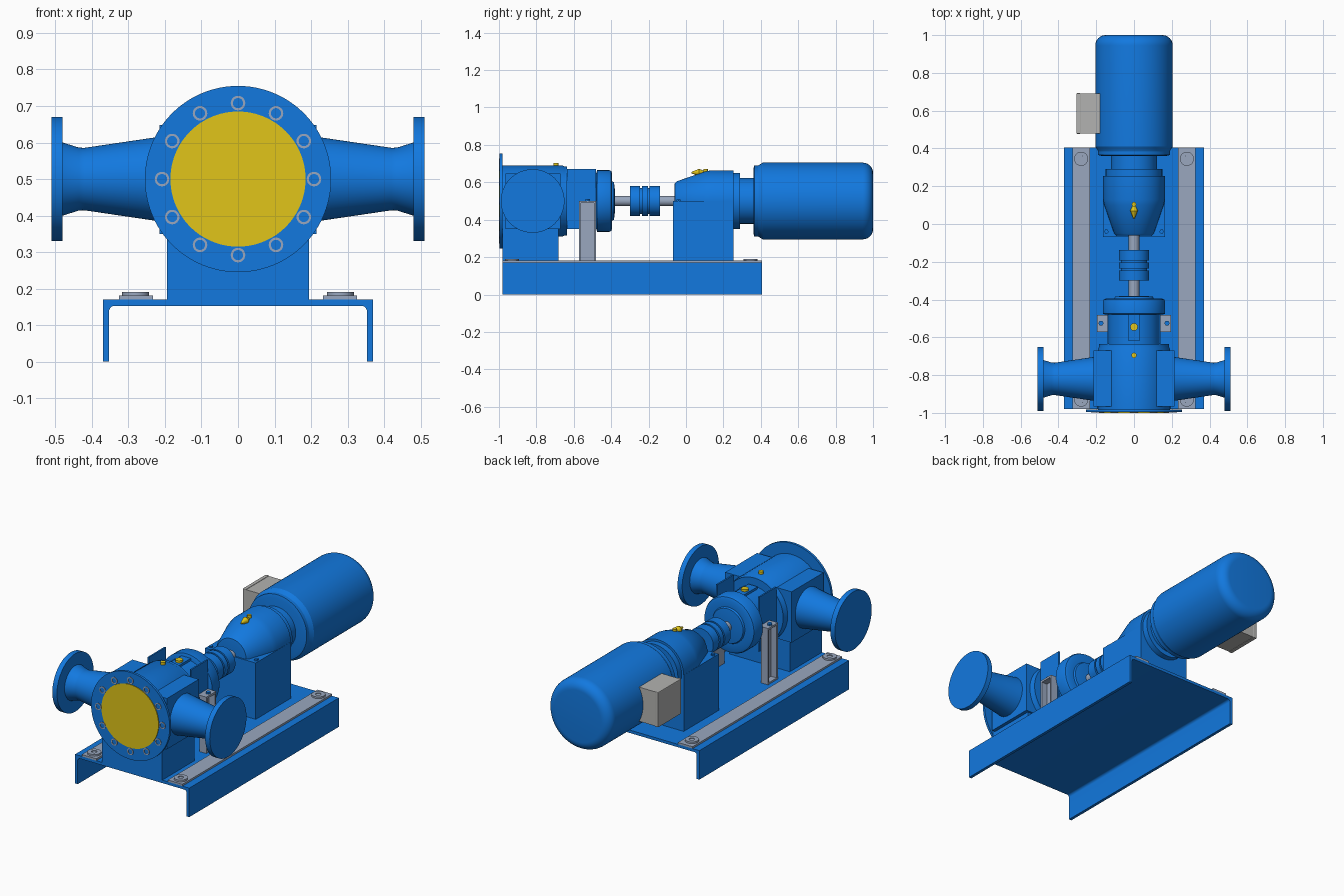
import bpy, bmesh, math

if "Cube" in bpy.data.objects:
    bpy.data.objects.remove(bpy.data.objects["Cube"])

def material(name, rgb):
    m = bpy.data.materials.new(name)
    m.diffuse_color = (*rgb, 1)
    m.use_nodes = True
    m.node_tree.nodes["Principled BSDF"].inputs["Base Color"].default_value = m.diffuse_color
    return m

BLUE = material("blue_paint", (0.006, 0.19, 0.74))
YELLOW = material("yellow", (0.75, 0.56, 0.01))
STEEL = material("steel", (0.32, 0.39, 0.52))
PALE = material("pale_grey", (0.45, 0.45, 0.44))
ZC = 0.5  # shaft height

def finish(name, bm, mat, smooth=True):
    bmesh.ops.recalc_face_normals(bm, faces=bm.faces)
    me = bpy.data.meshes.new(name)
    bm.to_mesh(me)
    bm.free()
    if smooth:
        for p in me.polygons:
            p.use_smooth = True
        me.set_sharp_from_angle(angle=math.radians(32))
    me.materials.append(mat)
    ob = bpy.data.objects.new(name, me)
    bpy.context.collection.objects.link(ob)
    return ob

def box(name, x, y, z, mat=BLUE, bevel=0):
    bm = bmesh.new()
    v = [bm.verts.new((a, b, c)) for a in x for b in y for c in z]
    for f in ((0, 1, 3, 2), (4, 6, 7, 5), (0, 4, 5, 1), (2, 3, 7, 6), (0, 2, 6, 4), (1, 5, 7, 3)):
        bm.faces.new([v[i] for i in f])
    if bevel:
        bmesh.ops.bevel(bm, geom=bm.edges[:], offset=bevel, segments=2, affect='EDGES', profile=0.5)
    return finish(name, bm, mat, False)

def lathe(name, prof, at=(0, 0, ZC), axis='y', mat=BLUE, n=64, closed=False):
    """Turn (position, radius) points about an axis; open profiles get end caps."""
    bm = bmesh.new()
    rings = []
    for p, r in prof:
        ring = []
        for i in range(n):
            t = 2 * math.pi * i / n
            a, b = r * math.cos(t), r * math.sin(t)
            co = {'x': (p, a, b), 'y': (a, p, b), 'z': (a, b, p)}[axis]
            ring.append(bm.verts.new([c + o for c, o in zip(co, at)]))
        rings.append(ring)
    pairs = list(zip(rings, rings[1:])) + ([(rings[-1], rings[0])] if closed else [])
    for r0, r1 in pairs:
        for i in range(n):
            j = (i + 1) % n
            bm.faces.new((r0[i], r0[j], r1[j], r1[i]))
    if not closed:
        bm.faces.new(rings[0])
        bm.faces.new(rings[-1])
    return finish(name, bm, mat)

def extrude_y(name, pts, y0, y1, mat=BLUE):
    bm = bmesh.new()
    a = [bm.verts.new((x, y0, z)) for x, z in pts]
    b = [bm.verts.new((x, y1, z)) for x, z in pts]
    bm.faces.new(a)
    bm.faces.new(b)
    for i in range(len(a)):
        j = (i + 1) % len(a)
        bm.faces.new((a[i], a[j], b[j], b[i]))
    return finish(name, bm, mat)

def arc(p, r, x0, dx, a0, a1, k=6):
    """Rounded corner points (position, radius)."""
    return [(p + dx * math.sin(t), x0 + dx * math.cos(t))
            for t in (a0 + (a1 - a0) * i / k for i in range(k + 1))]

# Base channel with rounded inner corners
half = [(0.37, 0.17), (0.37, 0), (0.353, 0)]
half += [(0.338 + 0.015 * math.cos(t), 0.138 + 0.015 * math.sin(t))
         for t in (math.pi / 2 * i / 5 for i in range(6))]
extrude_y("base_channel", half + [(-x, z) for x, z in reversed(half)], -0.98, 0.405)

# Mounting strips and anchor washers
for s, side in ((-1, "left"), (1, "right")):
    box(f"{side}_strip", sorted((s * 0.232, s * 0.326)), (-0.98, 0.405), (0.169, 0.181), STEEL)
    for y, end in ((-0.93, "front"), (0.345, "back")):
        lathe(f"{side}_{end}_washer", [(0.18, 0.015), (0.18, 0.037), (0.191, 0.037), (0.191, 0.015)],
              (s * 0.28, y, 0), 'z', STEEL, 32, True)
        lathe(f"{side}_{end}_bolt", [(0.18, 0.015), (0.187, 0.015)], (s * 0.28, y, 0), 'z', STEEL, 24)

# Pump casing
box("pump_pedestal", (-0.195, 0.195), (-0.98, -0.682), (0.168, 0.5))
box("casing_block", (-0.215, 0.215), (-0.965, -0.67), (0.35, 0.648))
lathe("casing_barrel", [(-0.985, 0.19), (-0.66, 0.19), (-0.65, 0.185), (-0.635, 0.185), (-0.635, 0.13)])
lathe("front_flange", [(-0.996, 0.255), (-0.982, 0.255)], n=96)
lathe("inspection_cover", [(-1.0, 0.185), (-0.99, 0.185)], mat=YELLOW, n=96)
for i in range(12):
    t = math.pi * i / 6
    lathe(f"flange_bolt_ring_{i + 1}", [(-0.999, 0.014), (-0.999, 0.02), (-0.99, 0.02), (-0.99, 0.014)],
          (0.208 * math.cos(t), 0, ZC + 0.208 * math.sin(t)), 'y', STEEL, 24, True)
lathe("casing_plug", [(0.68, 0.014), (0.704, 0.014)], (0, -0.695, 0), 'z', YELLOW, 24)

# Side nozzles with flanges
for s, side in ((-1, "left"), (1, "right")):
    prof = [(0.2, 0.117), (0.22, 0.115), (0.42, 0.0855), (0.435, 0.086), (0.48, 0.1),
            (0.48, 0.17), (0.51, 0.17)]
    lathe(f"{side}_nozzle", [(s * p, r) for p, r in prof], (0, -0.82, ZC), 'x')

# Bearing frame behind the casing
lathe("bearing_frame", [(-0.645, 0.138), (-0.46, 0.138)])
lathe("bearing_housing", [(-0.48, 0.15), (-0.475, 0.165), (-0.41, 0.165), (-0.4, 0.16), (-0.395, 0.148),
                          (-0.395, 0.105), (-0.385, 0.1), (-0.38, 0.06)])
box("bearing_rib", (-0.03, 0.03), (-0.62, -0.465), (0.5, 0.648))
lathe("bearing_plug", [(0.64, 0.02), (0.66, 0.02)], (0, -0.545, 0), 'z', YELLOW, 24)
for s, side in ((-1, "left"), (1, "right")):
    xs = lambda a, b: sorted((s * a, s * b))
    box(f"{side}_guard_plate", xs(0.132, 0.141), (-0.635, -0.48), (0.35, 0.67))
    # U-shaped support leg
    box(f"{side}_leg_web", xs(0.15, 0.158), (-0.572, -0.481), (0.168, 0.5), STEEL)
    box(f"{side}_leg_front", xs(0.15, 0.195), (-0.572, -0.561), (0.168, 0.5), STEEL)
    box(f"{side}_leg_back", xs(0.15, 0.195), (-0.492, -0.481), (0.168, 0.5), STEEL)
    box(f"{side}_leg_foot", xs(0.15, 0.195), (-0.572, -0.481), (0.168, 0.18), STEEL)
    box(f"{side}_leg_cap", xs(0.14, 0.195), (-0.572, -0.481), (0.488, 0.5), STEEL)
    lathe(f"{side}_leg_bolt", [(0.495, 0.014), (0.51, 0.014)], (s * 0.175, -0.525, 0), 'z', BLUE, 6)

# Shaft and coupling
lathe("shaft", [(-0.4, 0.028), (-0.04, 0.028)], mat=STEEL, n=32)
lathe("coupling", [(-0.3, 0.08), (-0.246, 0.08), (-0.246, 0.07), (-0.236, 0.07), (-0.236, 0.08),
                   (-0.204, 0.08), (-0.204, 0.07), (-0.194, 0.07), (-0.194, 0.08), (-0.138, 0.08)])

# Drive-side pedestal and housing
box("drive_pedestal", (-0.164, 0.164), (-0.07, 0.255), (0.168, 0.5))
lathe("drive_housing", [(-0.062, 0.08), (-0.06, 0.095), (-0.05, 0.105), (0.1, 0.157), (0.13, 0.163),
                        (0.255, 0.163), (0.255, 0.15), (0.29, 0.15), (0.29, 0.122), (0.372, 0.122)])
for s, side in ((-1, "left"), (1, "right")):
    lathe(f"{side}_pedestal_bolt", [(0.495, 0.012), (0.508, 0.012)], (s * 0.146, -0.04, 0), 'z', BLUE, 6)
lathe("oil_fitting", [(0.03, 0.004), (0.07, 0.02), (0.105, 0.005)], (0, 0, 0.652), 'y', YELLOW, 12)
lathe("oil_fitting_cap", [(0.64, 0.012), (0.672, 0.012)], (0, 0.105, 0), 'z', YELLOW, 16)

# Motor
R = 0.205
back = arc(0.945, R, R - 0.055, 0.055, 0, math.pi / 2, 8)
lathe("motor_body", [(0.365, 0.185), (0.385, 0.19), (0.39, 0.192), (0.41, R)] + back, n=96)
lathe("motor_front_flange", [(0.36, 0.17), (0.365, 0.19), (0.39, 0.19)], n=96)

# Terminal box on the motor's left side
box("terminal_box", (-0.285, -0.17), (0.48, 0.69), (0.4, 0.6), PALE)
box("terminal_box_lid", (-0.305, -0.283), (0.477, 0.693), (0.397, 0.603), PALE, 0.004)
